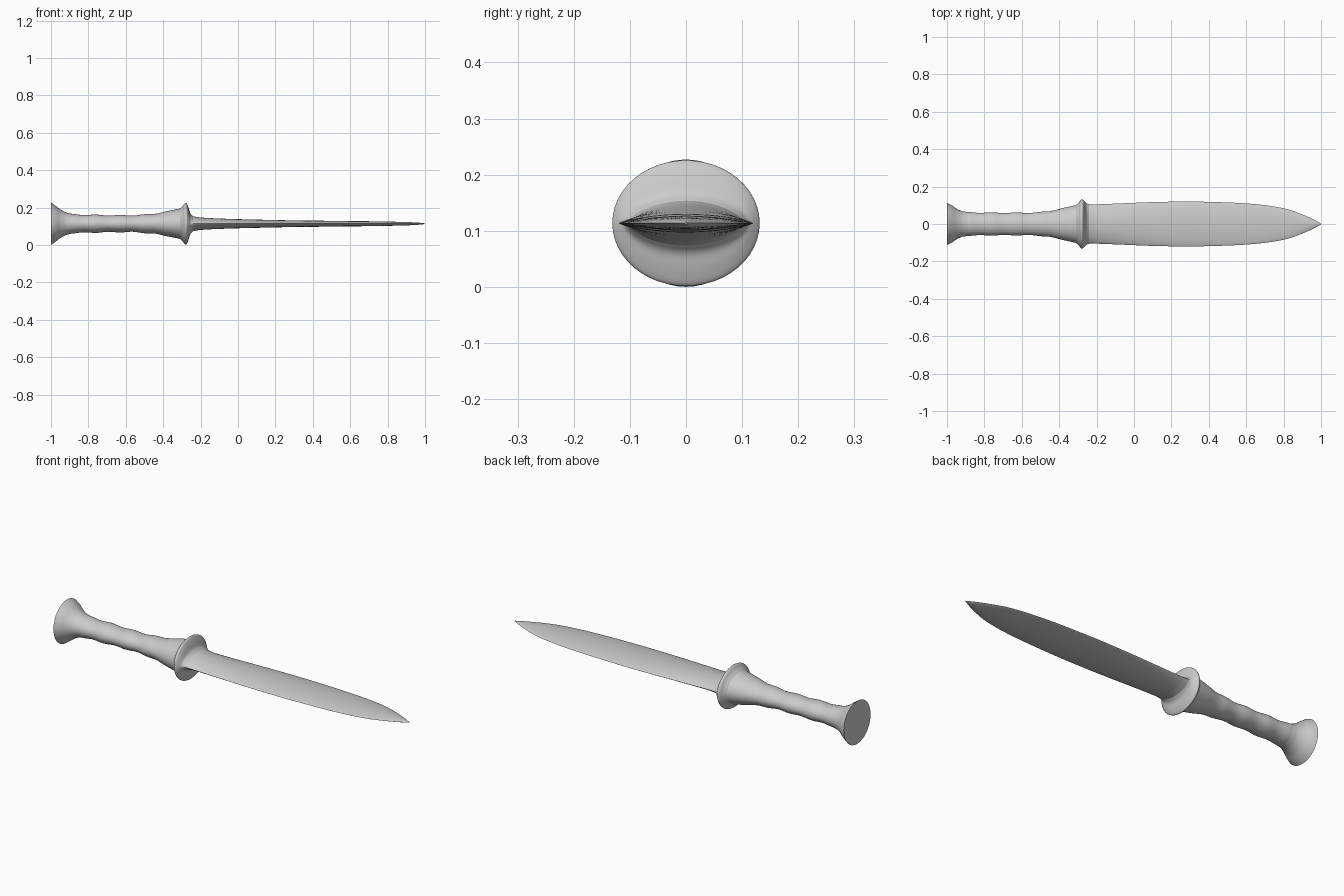
import bpy, bmesh, math

if "Cube" in bpy.data.objects:
    bpy.data.objects.remove(bpy.data.objects["Cube"])

ZC = 0.1135      # height of the long axis
SIDES = 48


def spline(keys, steps):
    """Smooth interpolation through (x, half width, half height, edge power)."""
    out = []
    for i in range(len(keys) - 1):
        p0, p1 = keys[max(i - 1, 0)], keys[i]
        p2, p3 = keys[i + 1], keys[min(i + 2, len(keys) - 1)]
        for s in range(steps):
            t = s / steps
            row = [p1[0] + (p2[0] - p1[0]) * t]
            for k in (1, 2, 3):
                m1 = (p2[k] - p0[k]) / (p2[0] - p0[0]) * (p2[0] - p1[0])
                m2 = (p3[k] - p1[k]) / (p3[0] - p1[0]) * (p2[0] - p1[0])
                row.append((2*t**3 - 3*t*t + 1) * p1[k] + (t**3 - 2*t*t + t) * m1
                           + (3*t*t - 2*t**3) * p2[k] + (t**3 - t*t) * m2)
            out.append(row)
    out.append(list(keys[-1]))
    return out


def loft(name, rows, cap_start=False, cap_end=False):
    """Skin rings along x; power 1 is an ellipse, 2 a sharp-edged lens."""
    bm = bmesh.new()
    rings = []
    for x, w, h, p in rows:
        ring = []
        for i in range(SIDES):
            a = 2 * math.pi * i / SIDES
            s = math.sin(a)
            ring.append(bm.verts.new((x, w * math.cos(a),
                        ZC + math.copysign(h * abs(s) ** p, s))))
        rings.append(ring)
    for a, b in zip(rings, rings[1:]):
        for i in range(SIDES):
            j = (i + 1) % SIDES
            bm.faces.new((a[i], a[j], b[j], b[i]))
    if cap_start:
        bm.faces.new(rings[0])
    if cap_end:
        bm.faces.new(rings[-1])
    bmesh.ops.recalc_face_normals(bm, faces=bm.faces)
    # keep outward normals on open tubes
    bm.faces.ensure_lookup_table()
    f = bm.faces[SIDES // 4]
    if f.normal.z < 0:
        bmesh.ops.reverse_faces(bm, faces=bm.faces)
    me = bpy.data.meshes.new(name)
    bm.to_mesh(me)
    bm.free()
    ob = bpy.data.objects.new(name, me)
    bpy.context.collection.objects.link(ob)
    bpy.ops.object.select_all(action='DESELECT')
    ob.select_set(True)
    bpy.context.view_layer.objects.active = ob
    bpy.ops.object.shade_smooth_by_angle(angle=math.radians(40))
    return ob


# Flared pommel
loft("pommel", spline([
    (-1.0, .112, .1135, 1), (-.975, .100, .096, 1), (-.95, .083, .077, 1),
    (-.92, .069, .061, 1), (-.89, .064, .053, 1)], 5), cap_start=True)

# Grip with shallow finger grooves, a little deeper top and bottom
grip = spline([
    (-.89, .064, .053, 1), (-.80, .063, .050, 1), (-.70, .062, .048, 1),
    (-.60, .062, .047, 1), (-.50, .065, .051, 1), (-.42, .077, .060, 1),
    (-.36, .090, .071, 1), (-.31, .101, .081, 1)], 10)
for r in grip:
    fade = min(1, max(0, (-.36 - r[0]) / .1))
    dip = (0.5 - 0.5 * math.cos(2 * math.pi * (r[0] + .89) / .13)) * fade
    r[1] -= .004 * dip
    r[2] -= .005 * dip
loft("grip", grip)

# Raised guard collar running down to the blade root
loft("guard", spline([
    (-.31, .101, .081, 1), (-.295, .115, .095, 1), (-.285, .128, .109, 1),
    (-.275, .131, .110, 1), (-.264, .121, .085, 1.05), (-.255, .111, .056, 1.2),
    (-.24, .105, .040, 1.4)], 5))

# Leaf-shaped blade with a lens cross-section
loft("blade", spline([
    (-.24, .105, .040, 1.4), (-.2, .105, .033, 1.6), (-.05, .111, .026, 1.6),
    (.1, .117, .022, 1.6), (.28, .120, .018, 1.6), (.45, .117, .016, 1.6),
    (.6, .110, .014, 1.6), (.72, .098, .013, 1.6), (.82, .079, .011, 1.6),
    (.9, .051, .009, 1.6), (.96, .024, .006, 1.6), (1.0, .002, .002, 1.6)], 4),
    cap_end=True)
